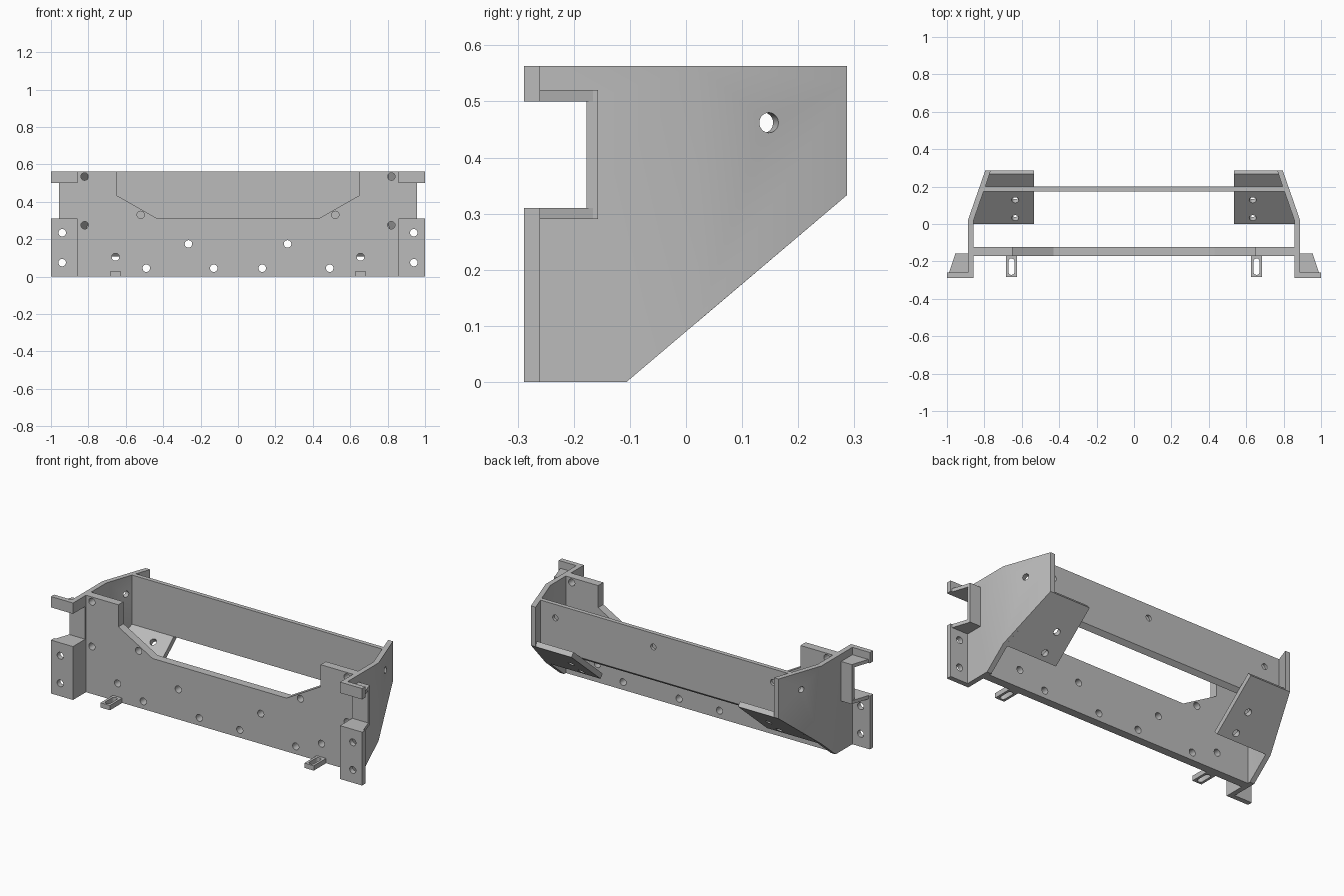
import bpy, bmesh, math
from mathutils import Vector

if "Cube" in bpy.data.objects:
    bpy.data.objects.remove(bpy.data.objects["Cube"])

grey = bpy.data.materials.new("plain grey")
grey.diffuse_color = (0.5, 0.5, 0.5, 1)
grey.use_nodes = True
grey.node_tree.nodes["Principled BSDF"].inputs["Base Color"].default_value = grey.diffuse_color


def new_object(name, bm):
    bmesh.ops.recalc_face_normals(bm, faces=bm.faces[:])
    mesh = bpy.data.meshes.new(name)
    bm.to_mesh(mesh)
    bm.free()
    obj = bpy.data.objects.new(name, mesh)
    bpy.context.collection.objects.link(obj)
    mesh.materials.append(grey)
    return obj


def prism(name, pts, axis, lo, hi):
    """Extrude a 2D outline along an axis between lo and hi."""
    place = {'X': lambda a, b, h: (h, a, b),
             'Y': lambda a, b, h: (a, h, b),
             'Z': lambda a, b, h: (a, b, h)}[axis]
    bm = bmesh.new()
    n = len(pts)
    low = [bm.verts.new(place(a, b, lo)) for a, b in pts]
    top = [bm.verts.new(place(a, b, hi)) for a, b in pts]
    bm.faces.new(low)
    bm.faces.new(top[::-1])
    for i in range(n):
        j = (i + 1) % n
        bm.faces.new((low[i], top[i], top[j], low[j]))
    return new_object(name, bm)


def box(name, x0, x1, y0, y1, z0, z1):
    return prism(name, [(x0, y0), (x1, y0), (x1, y1), (x0, y1)], 'Z', z0, z1)


def boolean(obj, other, op):
    mod = obj.modifiers.new("cut", 'BOOLEAN')
    mod.operation, mod.solver, mod.object = op, 'EXACT', other
    bpy.context.view_layer.objects.active = obj
    bpy.ops.object.modifier_apply(modifier=mod.name)
    bpy.data.objects.remove(other)


def drill(obj, centres, direction, radius=0.02, depth=0.12):
    """Bore round holes centred on the given points."""
    bm = bmesh.new()
    turn = Vector((0, 0, 1)).rotation_difference(Vector(direction)).to_matrix()
    for c in centres:
        made = bmesh.ops.create_cone(bm, cap_ends=True, segments=24, radius1=radius,
                                     radius2=radius, depth=depth)['verts']
        bmesh.ops.rotate(bm, verts=made, matrix=turn)
        bmesh.ops.translate(bm, verts=made, vec=c)
    boolean(obj, new_object("drill", bm), 'DIFFERENCE')


def flip(pts, s):
    return [(s * x, y) for x, y in pts]


# Front plate with a dropped centre
front = prism("front_plate", [(-0.86, 0), (0.86, 0), (0.86, 0.563), (0.65, 0.563), (0.65, 0.435),
                              (0.43, 0.31), (-0.43, 0.31), (-0.65, 0.435), (-0.65, 0.563),
                              (-0.86, 0.563)], 'Y', -0.17, -0.122)
holes = [(0.82, 0.535), (0.82, 0.275), (0.52, 0.33), (0.655, 0.105),
         (0.265, 0.175), (0.49, 0.045), (0.13, 0.045)]
drill(front, [(s * x, -0.146, z) for x, z in holes for s in (-1, 1)], (0, 1, 0))

# Back plate with shallow holes in its rear face
back = prism("back_plate", [(0.175, 0.277), (0.2, 0.298), (0.2, 0.563), (0.175, 0.563)],
             'X', -0.808, 0.808)
drill(back, [(x, 0.2, 0.485) for x in (-0.7, 0.07, 0.7)], (0, 1, 0), 0.017, 0.03)

slope = Vector((0, 0.763, 0.647))
normal = Vector((0, -0.647, 0.763))

for s, side in ((-1, "left"), (1, "right")):
    # Bent side wall, notched at the front and cut away below
    wall = prism(side + "_wall", flip([(0.858, -0.289), (0.887, -0.289), (0.887, 0.023),
                                       (0.795, 0.287), (0.765, 0.287), (0.858, 0.018)], s),
                 'Z', -0.1, 0.7)
    outline = prism("wall_outline", [(-0.289, 0), (-0.106, 0), (0.287, 0.333), (0.287, 0.563),
                                     (-0.289, 0.563), (-0.289, 0.5), (-0.177, 0.5),
                                     (-0.177, 0.31), (-0.289, 0.31)], 'X', -1.1, 1.1)
    boolean(wall, outline, 'INTERSECT')
    drill(wall, [(s * 0.83, 0.143, 0.462)], (s * 0.944, 0.33, 0), 0.018)

    # Sloping bracket under the rear corner
    bracket = prism(side + "_sloped_bracket", flip([(0.535, -0.05), (0.885, -0.05), (0.872, 0.02),
                                                    (0.78, 0.287), (0.535, 0.287)], s),
                    'Z', -0.1, 0.7)
    end = Vector((0, 0.287, 0.333))
    start = end - slope * 0.35
    corners = [start, end, end + normal * 0.03, start + normal * 0.03]
    boolean(bracket, prism("bracket_outline", [(p.y, p.z) for p in corners], 'X', -1.1, 1.1),
            'INTERSECT')
    drill(bracket, [(s * 0.635, y, (y + 0.105) * 0.849 + 0.025) for y in (0.04, 0.135)], normal, 0.019)

    # Front mounting flanges
    x0, x1 = sorted((s * 0.87, s * 1.0))
    lower = box(side + "_lower_flange", x0, x1, -0.289, -0.26, 0, 0.31)
    drill(lower, [(s * 0.94, -0.275, z) for z in (0.075, 0.235)], (0, 1, 0))
    box(side + "_upper_flange", x0, x1, -0.289, -0.26, 0.5, 0.563)

    # Plates lining the notch: two tapered shelves and an upright
    shelf = flip([(0.87, -0.262), (0.99, -0.262), (0.955, -0.157), (0.87, -0.157)], s)
    prism(side + "_lower_shelf", shelf, 'Z', 0.29, 0.31)
    prism(side + "_upper_shelf", shelf, 'Z', 0.5, 0.52)
    x0, x1 = sorted((s * 0.87, s * 0.958))
    box(side + "_notch_upright", x0, x1, -0.177, -0.157, 0.29, 0.52)

    # Slotted foot tab
    cx = s * 0.655
    tab = box(side + "_foot_tab", cx - 0.03, cx + 0.03, -0.283, -0.165, 0, 0.028)
    arc = [(cx + 0.016 * math.cos(a), (-0.2 if math.sin(a) > 0 else -0.256) + 0.016 * math.sin(a))
           for a in (math.pi * (i + 0.5) / 8 for i in range(16))]
    boolean(tab, prism("slot", arc, 'Z', -0.1, 0.1), 'DIFFERENCE')

# Keep edges crisp and hole walls smooth
for obj in bpy.data.objects:
    obj.select_set(True)
bpy.context.view_layer.objects.active = front
bpy.ops.object.shade_smooth_by_angle(angle=math.radians(25))
